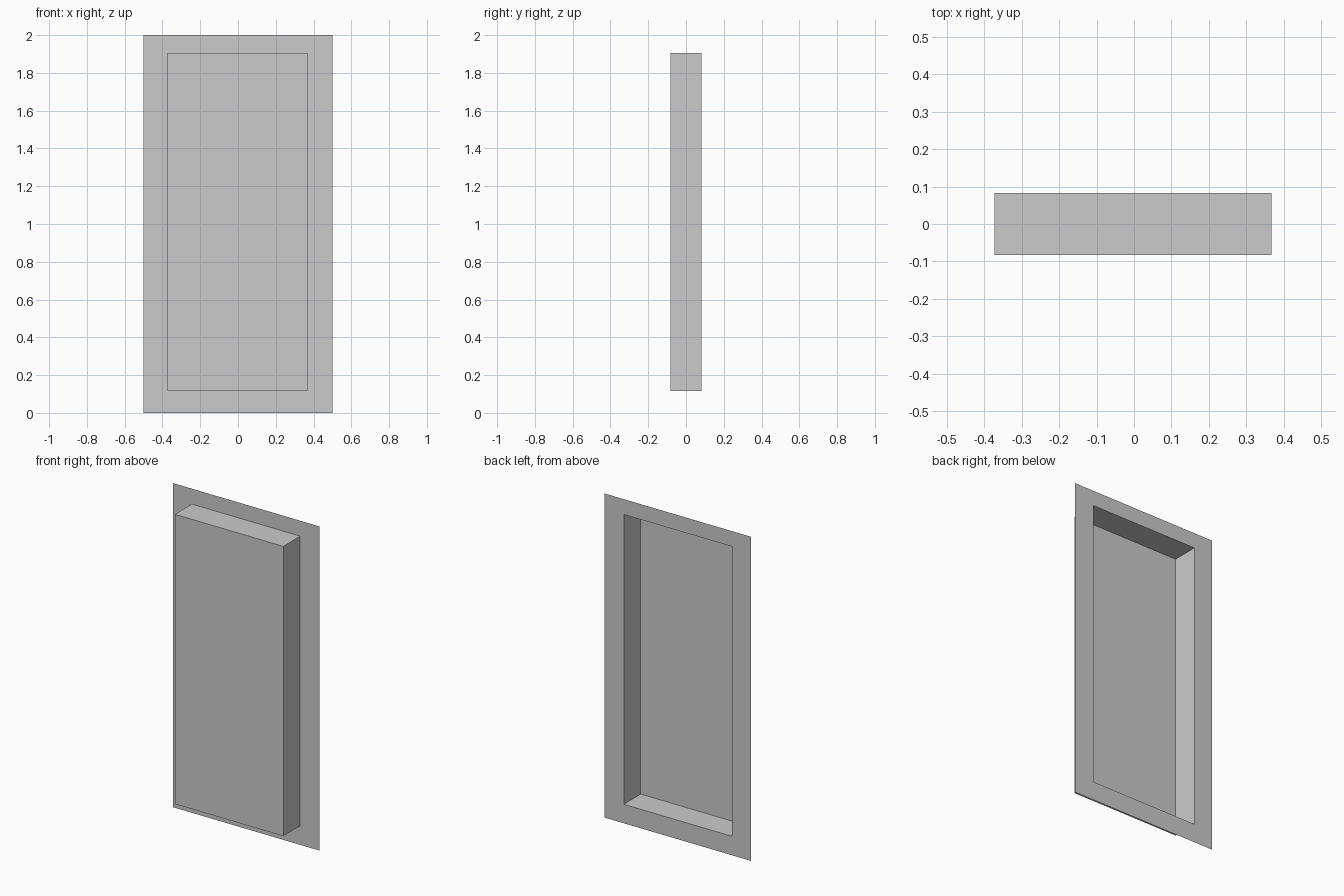
import bpy, bmesh

if "Cube" in bpy.data.objects:
    bpy.data.objects.remove(bpy.data.objects["Cube"])

BACK, FRONT = 0.0825, -0.0825


def rect(bm, x0, x1, z0, z1, y):
    """Four corner vertices, counter-clockwise seen from the front."""
    return [bm.verts.new((x, y, z)) for x, z in ((x0, z0), (x1, z0), (x1, z1), (x0, z1))]


def bridge(bm, outer, inner):
    for i in range(4):
        j = (i + 1) % 4
        bm.faces.new((outer[i], outer[j], inner[j], inner[i]))


bm = bmesh.new()
opening = (-0.373, 0.367, 0.117, 1.905)

# Flat flange at the back, around the opening
flange = rect(bm, -0.5, 0.5, 0.0, 2.0, BACK)
rim = rect(bm, *opening, BACK)
bridge(bm, flange, rim)

# Raised panel: side walls and front face, hollow from behind
panel = rect(bm, *opening, FRONT)
bridge(bm, rim, panel)
bm.faces.new(panel)

mesh = bpy.data.meshes.new("raised_panel")
bm.to_mesh(mesh)
bm.free()
obj = bpy.data.objects.new("raised_panel", mesh)
bpy.context.collection.objects.link(obj)
